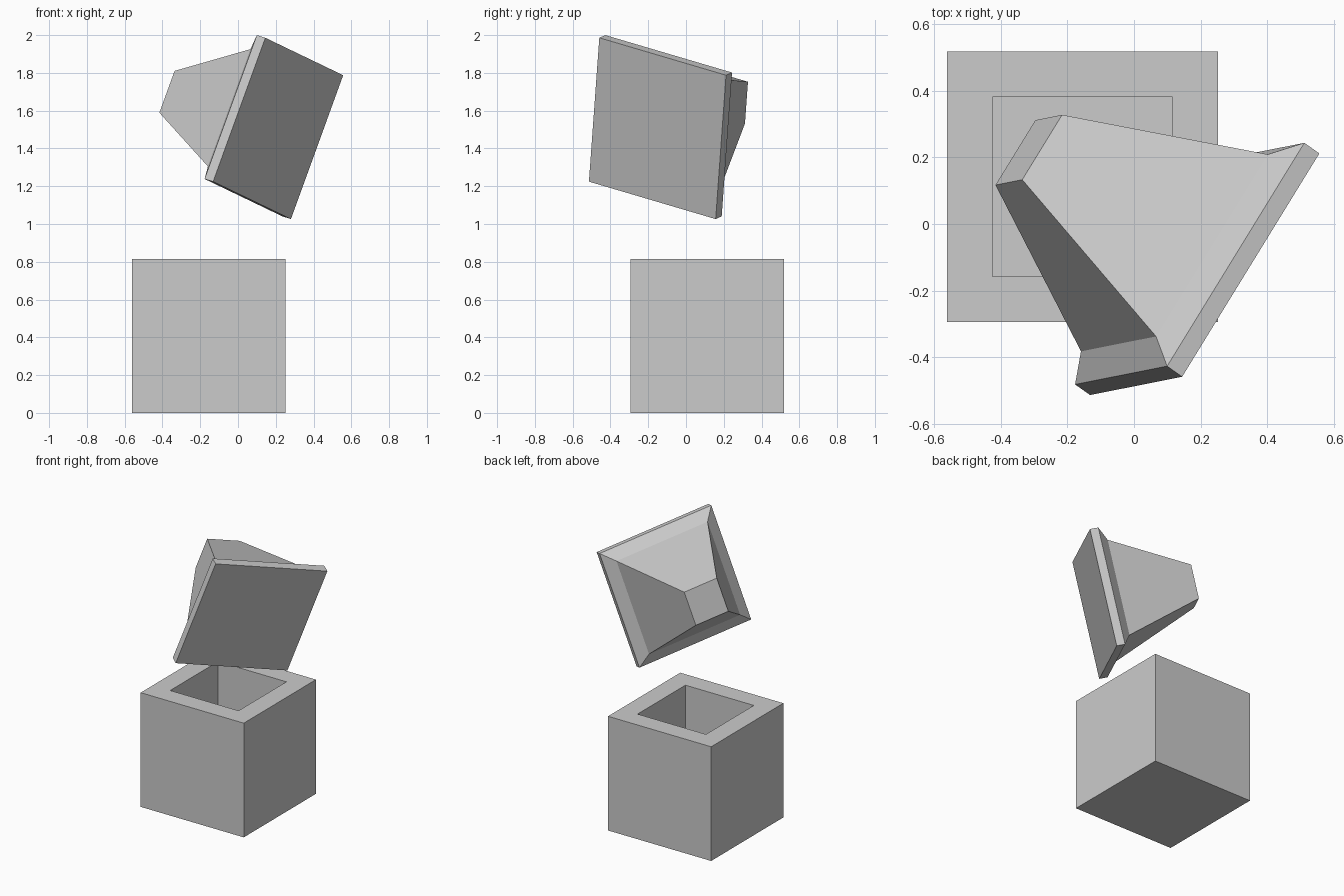
import bpy, bmesh
from mathutils import Vector, Matrix

cube = bpy.data.objects.get("Cube")
if cube:
    bpy.data.objects.remove(cube, do_unlink=True)

grey = bpy.data.materials.new("plain grey")
grey.use_nodes = True
colour = (0.6, 0.6, 0.6, 1)
grey.diffuse_color = colour
grey.node_tree.nodes["Principled BSDF"].inputs["Base Color"].default_value = colour


def square_loft(name, rings, matrix):
    """Join square rings, given as (half width, height), and cap both ends."""
    bm = bmesh.new()
    loops = []
    for half, z in rings:
        loops.append([bm.verts.new((sx * half, sy * half, z))
                      for sx, sy in ((-1, -1), (1, -1), (1, 1), (-1, 1))])
    for low, high in zip(loops, loops[1:]):
        for i in range(4):
            j = (i + 1) % 4
            bm.faces.new((low[i], low[j], high[j], high[i]))
    bm.faces.new(loops[0][::-1])
    bm.faces.new(loops[-1])
    bmesh.ops.recalc_face_normals(bm, faces=bm.faces)
    mesh = bpy.data.meshes.new(name)
    bm.to_mesh(mesh)
    bm.free()
    mesh.materials.append(grey)
    obj = bpy.data.objects.new(name, mesh)
    obj.matrix_world = matrix
    bpy.context.collection.objects.link(obj)
    return obj


# Open box: outer walls, rim, then inner walls down to the floor
square_loft("open_box",
            [(0.407, 0), (0.407, 0.815), (0.27, 0.815), (0.27, 0.135)],
            Matrix.Translation((-0.155, 0.112, 0)))

# Tilted lid: plate, sloping shoulder and tapered plug
across = Vector((0.412, 0.67, -0.198)).normalized()
axis = Vector((-0.791, 0.559, 0.247)).normalized()
up = axis.cross(across).normalized()
across = up.cross(axis)
tilt = Matrix((across, up, axis)).transposed().to_4x4()
square_loft("tapered_lid",
            [(0.406, 0), (0.406, 0.057), (0.331, 0.115), (0.118, 0.668)],
            Matrix.Translation((0.2125, -0.151, 1.506)) @ tilt)
